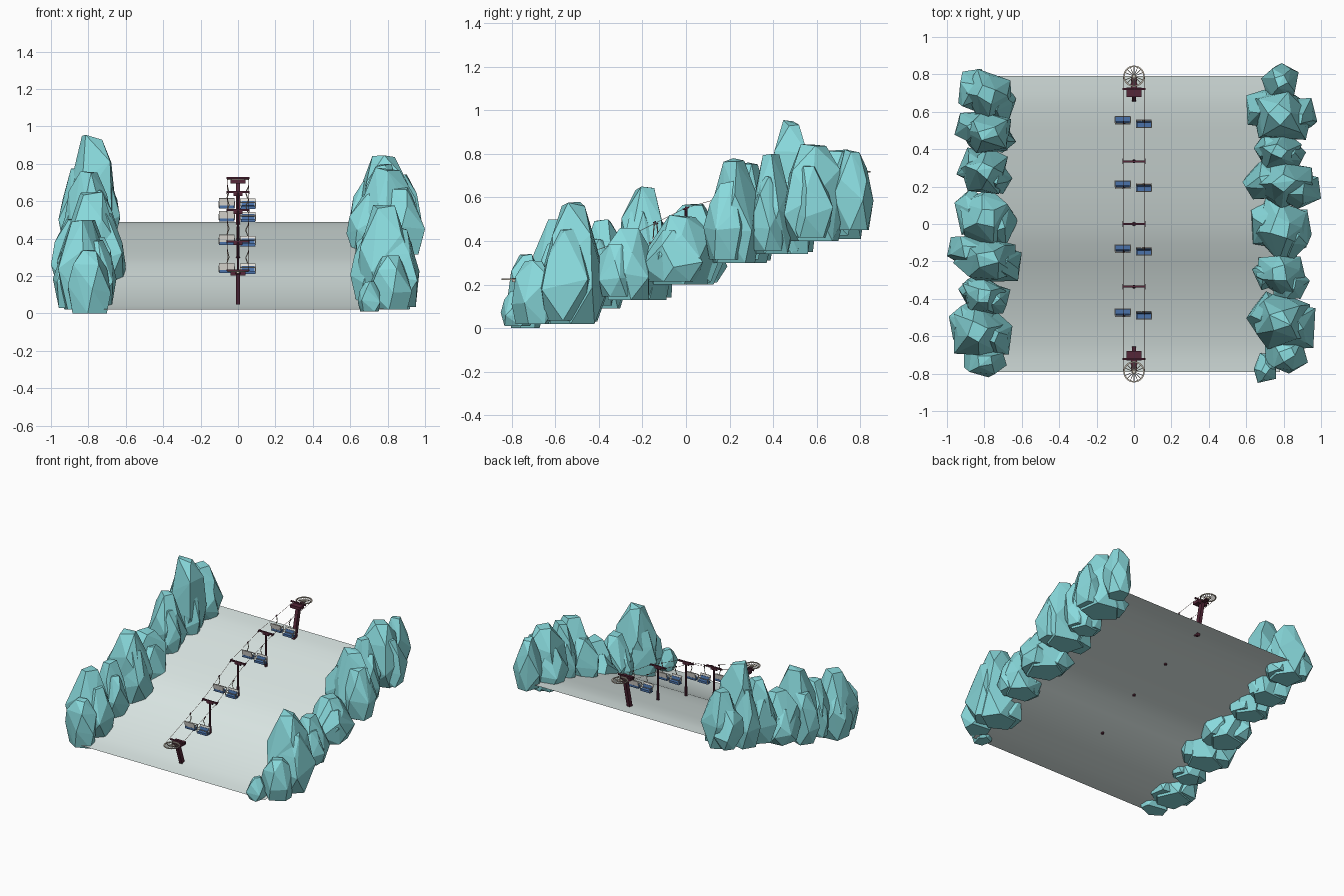
import bpy, bmesh, math, random
from mathutils import Vector, Matrix

if "Cube" in bpy.data.objects:
    bpy.data.objects.remove(bpy.data.objects["Cube"])

random.seed(5)


def mat(name, r, g, b):
    m = bpy.data.materials.new(name)
    m.diffuse_color = (r, g, b, 1)
    m.use_nodes = True
    m.node_tree.nodes["Principled BSDF"].inputs["Base Color"].default_value = m.diffuse_color
    return m


ROCK = mat("ice_teal", 0.25, 0.70, 0.72)
SNOW = mat("snow_white", 0.72, 0.81, 0.79)
MAROON = mat("dark_maroon", 0.09, 0.02, 0.04)
BLUE = mat("seat_blue", 0.07, 0.17, 0.40)
WHITE = mat("shell_white", 0.85, 0.83, 0.78)
BEIGE = mat("metal_beige", 0.60, 0.54, 0.45)
CABLE = mat("cable_brown", 0.25, 0.13, 0.11)


def finish(bm, name, *mats):
    bmesh.ops.recalc_face_normals(bm, faces=bm.faces)
    me = bpy.data.meshes.new(name)
    bm.to_mesh(me)
    bm.free()
    for m in mats:
        me.materials.append(m)
    ob = bpy.data.objects.new(name, me)
    bpy.context.collection.objects.link(ob)
    return ob


def paint(verts, idx):
    for f in {f for v in verts for f in v.link_faces}:
        f.material_index = idx


def box(bm, c, s, rx=0.0, idx=0):
    m = Matrix.Translation(c) @ Matrix.Rotation(rx, 4, 'X') @ Matrix.Diagonal((*s, 1))
    paint(bmesh.ops.create_cube(bm, size=1, matrix=m)["verts"], idx)


def rod(bm, a, b, r, r2=None, n=8, idx=0):
    a, b = Vector(a), Vector(b)
    d = b - a
    m = Matrix.Translation((a + b) / 2) @ d.to_track_quat('Z', 'Y').to_matrix().to_4x4()
    v = bmesh.ops.create_cone(bm, cap_ends=True, segments=n, radius1=r,
                              radius2=r if r2 is None else r2, depth=d.length, matrix=m)
    paint(v["verts"], idx)


def interp(pts, y):
    for (y0, z0), (y1, z1) in zip(pts, pts[1:]):
        if y <= y1:
            return z0 + (z1 - z0) * (y - y0) / (y1 - y0)
    return pts[-1][1]


GROUND = [(-.79, .02), (-.72, .028), (-.64, .043), (-.5, .085), (-.335, .145), (-.2, .21), (-.1, .26),
          (0, .298), (.17, .35), (.335, .395), (.5, .44), (.62, .47), (.7, .482), (.79, .49)]
LINE = [(-.785, .225), (-.335, .385), (0, .552), (.335, .648), (.785, .717)]

# snow slope: one curved sheet
bm = bmesh.new()
rows = [[bm.verts.new((x, y, z)) for x in (-.78, .78)] for y, z in GROUND]
for p, q in zip(rows, rows[1:]):
    bm.faces.new((p[0], p[1], q[1], q[0]))
for f in bm.faces:
    f.smooth = True
finish(bm, "snow_slope", SNOW)


# rocks: blunt faceted hulls fitted into bounding boxes
def hull(bm, b):
    pts = []
    turn = random.uniform(0, 6.28)
    for h, r, n in ((0, .78, 5), (.36, 1.05, 5), (.68, .82, 4), (1, .38, 4)):
        turn += random.uniform(.3, .7)
        for i in range(n):
            a = turn + (i + random.uniform(-.2, .2)) * 2 * math.pi / n
            k = r * random.uniform(.92, 1.08)
            c, s = math.cos(a), math.sin(a)
            k /= (abs(c) ** 3 + abs(s) ** 3) ** (1 / 3)  # fuller corners than a circle
            dz = 0 if h == 0 else random.uniform(-.1, .1) if h < 1 else random.uniform(-.05, 0)
            pts.append([k * c, k * s, h + dz])
    for ax in range(3):
        lo, hi = min(p[ax] for p in pts), max(p[ax] for p in pts)
        for p in pts:
            p[ax] = b[2 * ax] + (p[ax] - lo) / (hi - lo) * (b[2 * ax + 1] - b[2 * ax])
    res = bmesh.ops.convex_hull(bm, input=[bm.verts.new(p) for p in pts])
    junk = [v for v in res["geom_interior"] if isinstance(v, bmesh.types.BMVert)]
    bmesh.ops.delete(bm, geom=junk, context='VERTS')


def rock(name, b, shards):
    bm = bmesh.new()
    x0, x1, y0, y1, z0, z1 = b
    w, d, h = x1 - x0, y1 - y0, z1 - z0
    if shards:  # main spire plus a shoulder on either side
        hull(bm, (x0 + .08 * w, x1 - .08 * w, y0, y1, z0, z1))
        hull(bm, (x0, x1 - .35 * w, y0 + .2 * d, y1, z0 + .01, z0 + .72 * h))
        hull(bm, (x0 + .35 * w, x1, y0, y1 - .2 * d, z0 + .015, z0 + .78 * h))
    else:
        hull(bm, b)
    finish(bm, name, ROCK)


LEFT = [(-.91, -.68, -.82, -.64, 0, .34), (-.99, -.65, -.70, -.41, .02, .50),
        (-.94, -.66, -.48, -.27, .09, .50), (-1, -.60, -.31, -.06, .13, .65),
        (-.96, -.62, -.12, .19, .20, .57), (-.95, -.65, .16, .41, .30, .76),
        (-.96, -.63, .38, .60, .34, .955), (-.94, -.63, .54, .83, .41, .82)]
RIGHT = [(.64, .76, -.85, -.69, .01, .17), (.70, .93, -.80, -.59, .02, .31),
         (.60, .97, -.67, -.36, .02, .58), (.63, .94, -.40, -.17, .13, .46),
         (.62, .95, -.20, .15, .20, .52), (.58, 1, .08, .34, .30, .78),
         (.64, .92, .29, .50, .34, .80), (.60, .98, .45, .73, .40, .845),
         (.68, .88, .67, .86, .45, .82)]
for side, boxes in (("left", LEFT), ("right", RIGHT)):
    for i, b in enumerate(boxes):
        rock(f"{side}_rock_{i + 1}", b, b[1] - b[0] > .27)

# line towers: pole, footing, crossbar, roller trains
for i, y in enumerate((-.335, 0, .335)):
    bm = bmesh.new()
    g, t = interp(GROUND, y), interp(LINE, y)
    rod(bm, (0, y, g - .01), (0, y, g + .07), .010, .009, 10)
    rod(bm, (0, y, g + .07), (0, y, t), .007, .006, 10)
    box(bm, (0, y, t), (.125, .011, .011))
    box(bm, (0, y, t - .012), (.05, .008, .016))
    tilt = math.atan2(interp(LINE, y + .1) - interp(LINE, y - .1), .2)
    for x in (-.058, .058):
        box(bm, (x, y, t - .002), (.006, .03, .008), tilt)
    finish(bm, f"tower_{i + 1}", MAROON)

# end stations: leaning post, drive head and horizontal spoked wheel
for name, s, wz, sink in (("lower", -1, .225, -.015), ("upper", 1, .717, .012)):
    bm = bmesh.new()
    foot = Vector((0, .67 * s, interp(GROUND, .67 * s) - sink))
    top = Vector((0, .725 * s, wz - .012))
    d = top - foot
    box(bm, (foot + top) / 2, (.024, .032, d.length), -math.atan2(d.y, d.z))
    box(bm, (0, .705 * s, wz - .012), (.082, .05, .022))
    box(bm, (0, .722 * s, wz + .006), (.122, .01, .01))
    box(bm, (0, .75 * s, wz - .010), (.03, .07, .008))
    finish(bm, f"{name}_station", MAROON)

    bm = bmesh.new()
    c = Vector((0, .790 * s, wz))
    n = 32
    prof = [(.049, -.003), (.057, -.003), (.057, .003), (.049, .003)]
    rings = []
    for i in range(n):
        a = 2 * math.pi * i / n
        rings.append([bm.verts.new(c + Vector((r * math.cos(a), r * math.sin(a), z))) for r, z in prof])
    for i in range(n):
        p, q = rings[i], rings[(i + 1) % n]
        for j in range(4):
            bm.faces.new((p[j], p[(j + 1) % 4], q[(j + 1) % 4], q[j]))
    for i in range(16):
        a = 2 * math.pi * i / 16
        u = Vector((math.cos(a), math.sin(a), 0))
        rod(bm, c + u * .006, c + u * .051, .0018, n=5)
    rod(bm, c - Vector((0, 0, .012)), c + Vector((0, 0, .005)), .009, n=12)
    finish(bm, f"{name}_wheel", BEIGE)

# haul cable on both sides
bm = bmesh.new()
for x in (-.057, .057):
    for (y0, z0), (y1, z1) in zip(LINE, LINE[1:]):
        rod(bm, (x, y0, z0), (x, y1, z1), .0011, n=5)
finish(bm, "haul_cable", CABLE)


# chairs: shell, cushions, arms, safety bar and hanger; f is the facing direction
def chair(name, x, y, f):
    bm = bmesh.new()
    z = interp(LINE, y) - .118
    w = .082
    box(bm, (x, y - .016 * f, z + .033), (w, .006, .040), .2 * f, 1)
    box(bm, (x, y - .011 * f, z + .027), (w - .012, .006, .026), .2 * f, 0)
    box(bm, (x, y + .002 * f, z + .008), (w - .006, .036, .012), 0, 0)
    box(bm, (x, y + .001 * f, z), (w, .036, .005), 0, 0)
    for k in (-1, 1):
        xs = x + k * w / 2
        rod(bm, (xs, y - .014 * f, z + .036), (xs, y + .02 * f, z + .032), .003, n=6, idx=1)
        rod(bm, (xs, y + .02 * f, z + .032), (xs, y + .018 * f, z + .004), .003, n=6, idx=1)
    rod(bm, (x - w / 2, y + .02 * f, z + .032), (x + w / 2, y + .02 * f, z + .032), .003, n=6, idx=1)
    # hanger leaning from the shell up to the cable grip
    cx = math.copysign(.057, x)
    knee = (x - math.copysign(.012, x), y - .016 * f, z + .085)
    rod(bm, (x, y - .018 * f, z + .05), knee, .0028, n=6, idx=2)
    rod(bm, knee, (cx, y - .012 * f, z + .118), .0028, n=6, idx=2)
    box(bm, (cx, y - .012 * f, z + .118), (.006, .014, .006), .4, 3)
    finish(bm, name, BLUE, WHITE, BEIGE, MAROON)


for i in range(4):
    chair(f"uphill_chair_{i + 1}", -.06, -.475 + i * .343, 1)
    chair(f"downhill_chair_{i + 1}", .053, -.487 + i * .341, -1)
